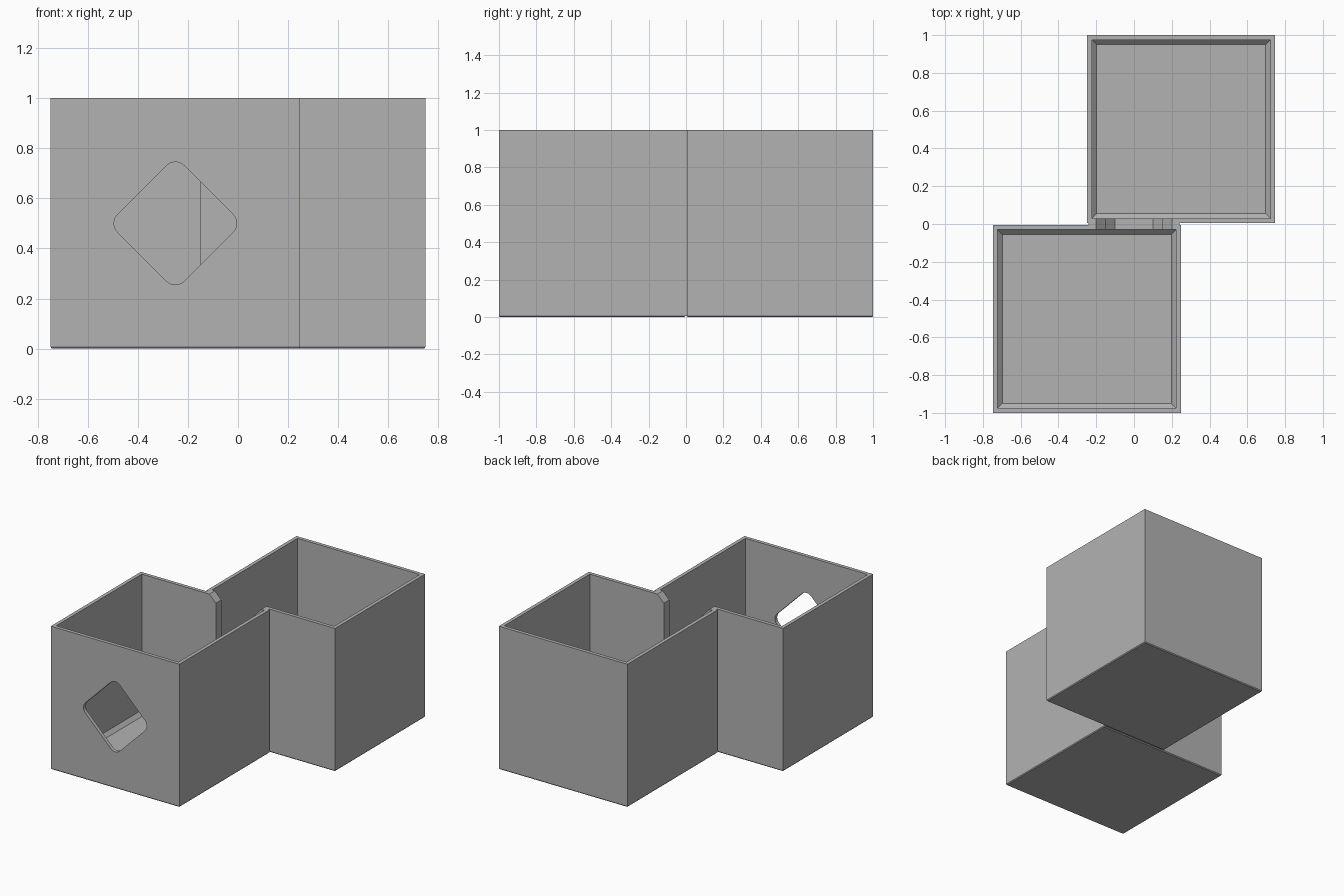
import bpy, bmesh, math
from mathutils import Vector

if "Cube" in bpy.data.objects:
    bpy.data.objects.remove(bpy.data.objects["Cube"])

GREY = (0.45, 0.45, 0.45, 1)
mat = bpy.data.materials.new("plain_grey")
mat.use_nodes = True
mat.diffuse_color = GREY
mat.node_tree.nodes["Principled BSDF"].inputs["Base Color"].default_value = GREY

HALF = 0.4975      # half width of a bin
WALL = 0.025       # wall and floor thickness
FILLET = 0.025     # chamfer around the inside floor


def make_object(name, bm):
    bmesh.ops.recalc_face_normals(bm, faces=bm.faces)
    mesh = bpy.data.meshes.new(name)
    bm.to_mesh(mesh)
    bm.free()
    mesh.materials.append(mat)
    obj = bpy.data.objects.new(name, mesh)
    bpy.context.collection.objects.link(obj)
    return obj


def make_bin(name, x, y):
    """Open square bin lofted from (half width, height) rings."""
    inner = HALF - WALL
    profile = [(HALF - 0.005, 0), (HALF, 0.006), (HALF, 1), (inner, 1),
               (inner, WALL + FILLET), (inner - FILLET, WALL)]
    bm = bmesh.new()
    rings = [[bm.verts.new((x + sx * h, y + sy * h, z))
              for sx, sy in ((-1, -1), (1, -1), (1, 1), (-1, 1))]
             for h, z in profile]
    for low, high in zip(rings, rings[1:]):
        for i in range(4):
            j = (i + 1) % 4
            bm.faces.new((low[i], low[j], high[j], high[i]))
    bm.faces.new(rings[0])
    bm.faces.new(rings[-1])
    return make_object(name, bm)


def make_prism(name, outline, y0, y1):
    """Extrude an x-z outline along y."""
    bm = bmesh.new()
    face = bm.faces.new([bm.verts.new((x, y0, z)) for x, z in outline])
    out = bmesh.ops.extrude_face_region(bm, geom=[face])
    moved = [v for v in out["geom"] if isinstance(v, bmesh.types.BMVert)]
    bmesh.ops.translate(bm, verts=moved, vec=Vector((0, y1 - y0, 0)))
    return make_object(name, bm)


def combine(obj, other, operation):
    mod = obj.modifiers.new(other.name, "BOOLEAN")
    mod.operation = operation
    mod.solver = "EXACT"
    mod.object = other
    bpy.context.view_layer.objects.active = obj
    bpy.ops.object.modifier_apply(modifier=mod.name)
    bpy.data.objects.remove(other)


# Two staggered bins joined by a thin bridge
bins = make_bin("joined_bins", -0.25, -0.5025)
combine(bins, make_bin("back_bin", 0.25, 0.5025), "UNION")
bridge = make_prism("bridge", [(-0.24, 0.006), (0.24, 0.006), (0.24, 1), (-0.24, 1)],
                    -0.015, 0.015)
combine(bins, bridge, "UNION")

# Open-topped passage with chamfered mouth and floor corners
side = [(0.1, 0.25), (0.15, 0.3), (0.15, 0.95), (0.2, 1), (0.2, 1.1)]
passage = side + [(-x, z) for x, z in reversed(side)]
combine(bins, make_prism("passage_cutter", passage, -0.04, 0.04), "DIFFERENCE")

# Rounded diamond window in the front wall
RADIUS, TIP, STEPS = 0.05, 0.245, 6
diamond = []
for corner in range(4):
    mid = corner * math.pi / 2
    cx, cz = math.cos(mid) * (TIP - RADIUS), math.sin(mid) * (TIP - RADIUS)
    for s in range(STEPS + 1):
        a = mid + (s / STEPS - 0.5) * math.pi / 2
        diamond.append((-0.25 + cx + RADIUS * math.cos(a), 0.5 + cz + RADIUS * math.sin(a)))
combine(bins, make_prism("window_cutter", diamond, -1.1, -0.95), "DIFFERENCE")
